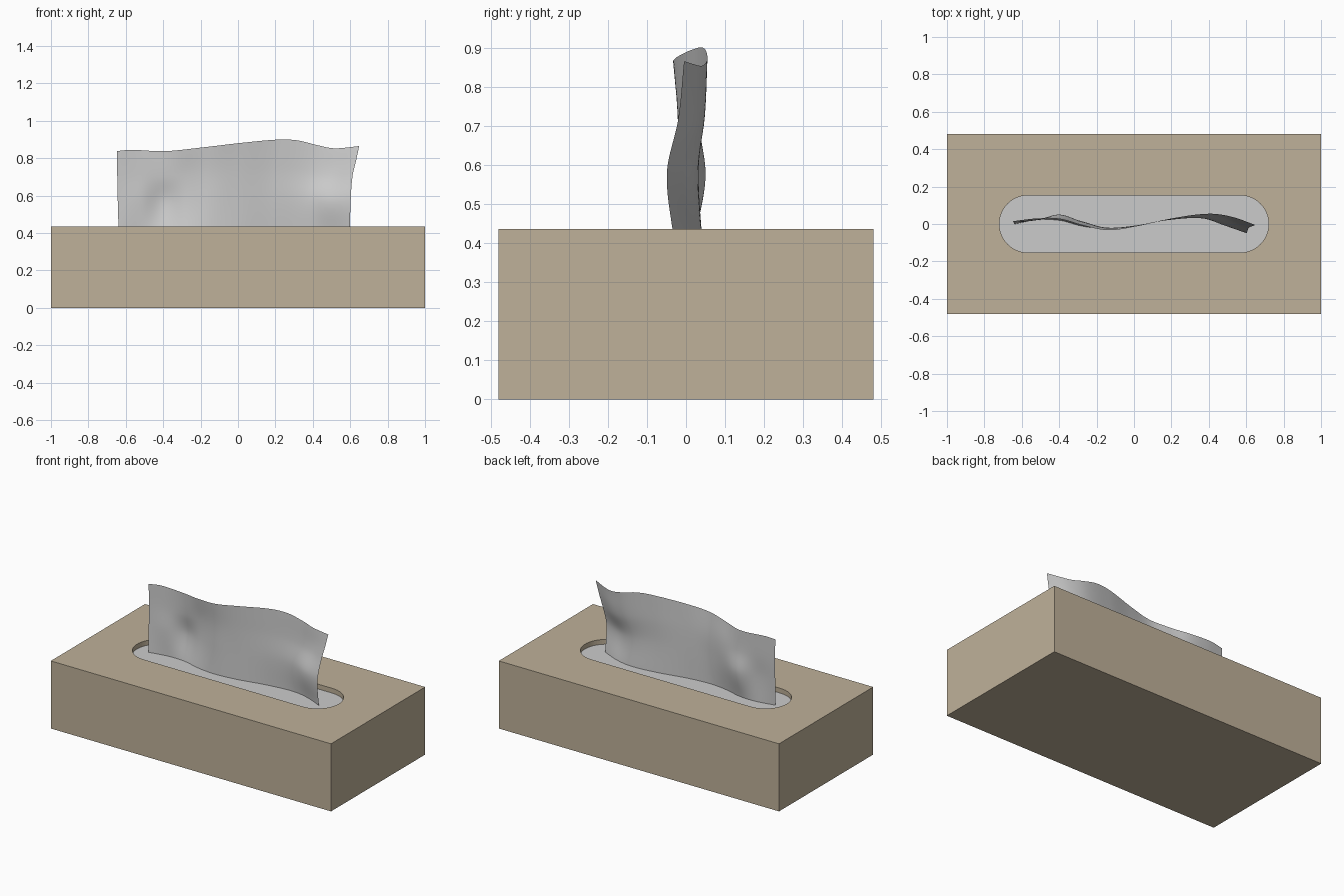
import bpy, bmesh, math

if "Cube" in bpy.data.objects:
    bpy.data.objects.remove(bpy.data.objects["Cube"])

def mesh_object(name, bm):
    me = bpy.data.meshes.new(name)
    bm.to_mesh(me)
    bm.free()
    ob = bpy.data.objects.new(name, me)
    bpy.context.collection.objects.link(ob)
    return ob

def stadium(name, half, r, z0, z1, n=32):
    # upright prism with rounded ends
    bm = bmesh.new()
    pts = []
    for side, start in ((1, -math.pi / 2), (-1, math.pi / 2)):
        for i in range(n + 1):
            a = start + math.pi * i / n
            pts.append((side * (half - r) + r * math.cos(a), r * math.sin(a), z0))
    f = bm.faces.new([bm.verts.new(p) for p in pts])
    ext = bmesh.ops.extrude_face_region(bm, geom=[f])
    vs = [g for g in ext["geom"] if isinstance(g, bmesh.types.BMVert)]
    bmesh.ops.translate(bm, verts=vs, vec=(0, 0, z1 - z0))
    bmesh.ops.recalc_face_normals(bm, faces=bm.faces[:])
    return mesh_object(name, bm)

def curve(pts, t):
    # smooth interpolation through (t, value) points
    n = len(pts)
    for i in range(n - 1):
        if t <= pts[i + 1][0] or i == n - 2:
            break
    def slope(k):
        a, b = pts[max(k - 1, 0)], pts[min(k + 1, n - 1)]
        return (b[1] - a[1]) / (b[0] - a[0])
    (x0, y0), (x1, y1) = pts[i], pts[i + 1]
    h = x1 - x0
    s = (t - x0) / h
    return ((2*s**3 - 3*s**2 + 1) * y0 + (s**3 - 2*s**2 + s) * h * slope(i)
            + (3*s**2 - 2*s**3) * y1 + (s**3 - s**2) * h * slope(i + 1))

# carton with slot recess
bm = bmesh.new()
bmesh.ops.create_cube(bm, size=1)
for v in bm.verts:
    v.co = (v.co.x * 2, v.co.y * 0.96, (v.co.z + 0.5) * 0.436)
box = mesh_object("carton", bm)
mat = bpy.data.materials.new("tan_card")
mat.diffuse_color = (0.52, 0.44, 0.32, 1)
mat.use_nodes = True
mat.node_tree.nodes["Principled BSDF"].inputs["Base Color"].default_value = mat.diffuse_color
box.data.materials.append(mat)
cutter = stadium("slot_cutter", 0.72, 0.153, 0.39, 0.6)
cutter.hide_render = True
cutter.hide_viewport = True
cut = box.modifiers.new("slot", 'BOOLEAN')
cut.object = cutter
cut.solver = 'EXACT'

# grey film at the bottom of the slot
stadium("slot_film", 0.722, 0.155, 0.385, 0.405)

# tissue: sideways offset along x at four heights, plus top and side outlines
X = (-0.65, -0.52, -0.4, -0.28, -0.15, 0.0, 0.2, 0.38, 0.5, 0.62)
ROWS = (
    (0.0, (0.0, 0.022, 0.018, -0.012, -0.025, -0.012, 0.026, 0.042, 0.02, -0.03)),
    (0.38, (0.008, 0.022, 0.05, 0.012, -0.02, -0.01, 0.022, 0.03, -0.008, -0.049)),
    (0.68, (0.013, 0.028, 0.034, 0.012, -0.02, -0.01, 0.028, 0.048, 0.03, -0.02)),
    (1.0, (0.015, 0.03, 0.026, -0.008, -0.033, -0.012, 0.033, 0.055, 0.038, -0.005)),
)
TOP = ((-0.65, 0.838), (-0.58, 0.845), (-0.4, 0.838), (-0.2, 0.858), (0.0, 0.882),
       (0.2, 0.9), (0.3, 0.895), (0.4, 0.87), (0.49, 0.853), (0.62, 0.865))
RIGHT = ((0.0, 0.598), (0.35, 0.602), (0.65, 0.612), (0.85, 0.633), (1.0, 0.648))
LEFT = ((0.0, -0.638), (0.4, -0.643), (1.0, -0.648))
NU, NV, Z0 = 80, 30, 0.4
bm = bmesh.new()
grid = []
for j in range(NV + 1):
    v = j / NV
    row = []
    for i in range(NU + 1):
        u = i / NU
        x = -0.65 + 1.27 * u
        y = curve([(h, curve(list(zip(X, ys)), x)) for h, ys in ROWS], v)
        z = Z0 + (curve(TOP, x) - Z0) * v
        l, r = curve(LEFT, v), curve(RIGHT, v)
        row.append(bm.verts.new((l + (r - l) * u, y, z)))
    grid.append(row)
for j in range(NV):
    for i in range(NU):
        f = bm.faces.new((grid[j][i], grid[j][i+1], grid[j+1][i+1], grid[j+1][i]))
        f.smooth = True
mesh_object("tissue", bm)
